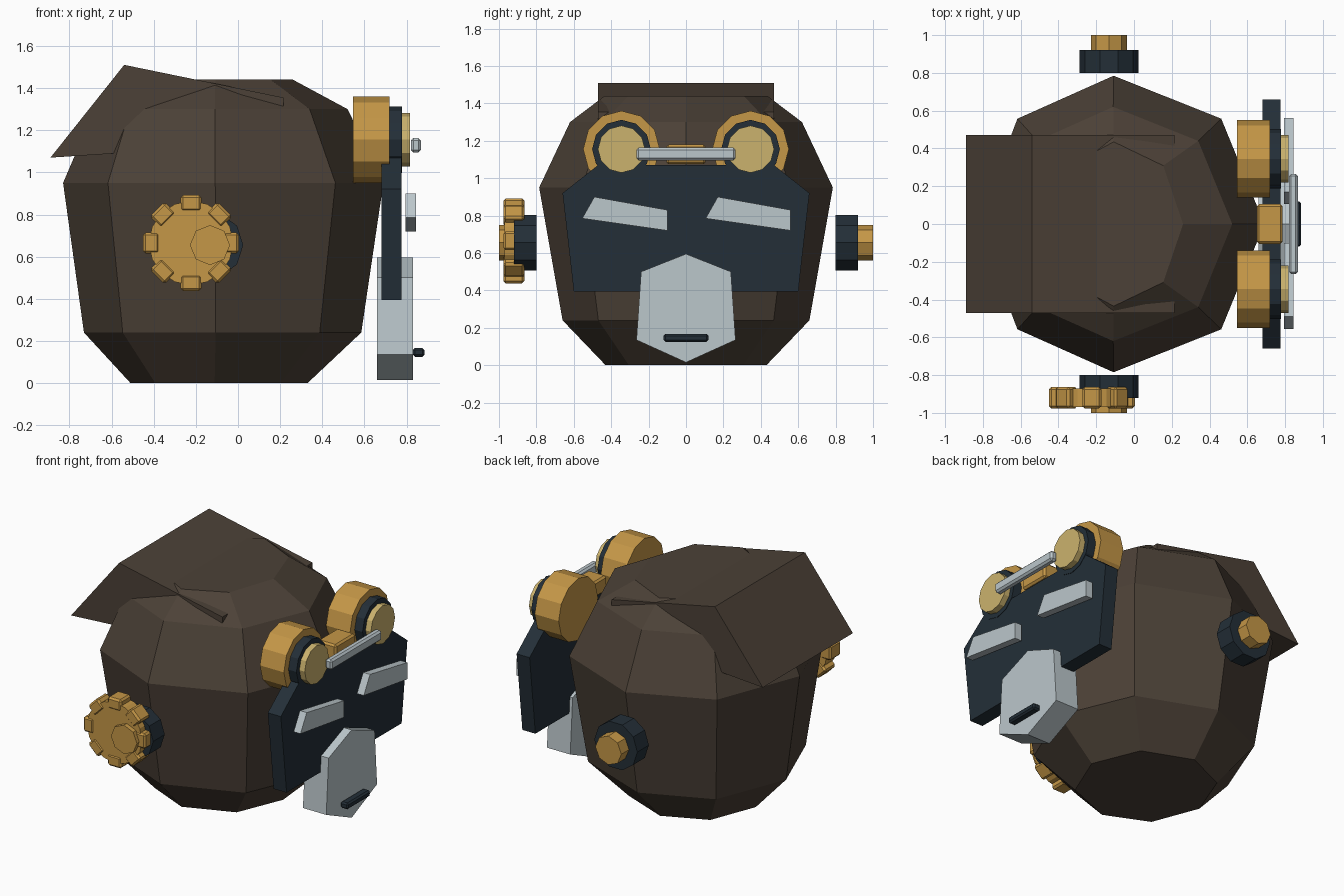
import bpy, bmesh, math
from mathutils import Matrix, Vector

if "Cube" in bpy.data.objects:
    bpy.data.objects.remove(bpy.data.objects["Cube"])


def material(name, rgb):
    m = bpy.data.materials.new(name)
    m.diffuse_color = (*rgb, 1)
    m.use_nodes = True
    m.node_tree.nodes["Principled BSDF"].inputs["Base Color"].default_value = m.diffuse_color
    return m


BROWN = material("dark brown", (0.072, 0.053, 0.038))
GOLD = material("brass gold", (0.56, 0.31, 0.063))
NAVY = material("dark navy", (0.017, 0.028, 0.039))
SILVER = material("pale silver", (0.50, 0.57, 0.60))
LENS = material("pale yellow", (0.60, 0.45, 0.155))


def finish(bm, name, mat, bevel=0):
    bmesh.ops.recalc_face_normals(bm, faces=bm.faces)
    if bevel:
        bmesh.ops.bevel(bm, geom=bm.edges[:], offset=bevel, segments=1,
                        affect='EDGES', profile=0.5)
    me = bpy.data.meshes.new(name)
    bm.to_mesh(me)
    bm.free()
    ob = bpy.data.objects.new(name, me)
    me.materials.append(mat)
    bpy.context.collection.objects.link(ob)
    return ob


def loft(bm, rings):
    """Skin closed rings of points and cap both ends."""
    vs = [[bm.verts.new(p) for p in r] for r in rings]
    n = len(vs[0])
    for a, b in zip(vs, vs[1:]):
        for i in range(n):
            bm.faces.new((a[i], a[(i + 1) % n], b[(i + 1) % n], b[i]))
    bm.faces.new(vs[0])
    bm.faces.new(vs[-1])


def prism(name, pts, axis, lo, hi, mat, bevel=0):
    """Extrude a (y, z) profile along x, or an (x, z) profile along y."""
    place = (lambda d, p: (d, *p)) if axis == 'x' else (lambda d, p: (p[0], d, p[1]))
    bm = bmesh.new()
    loft(bm, [[place(d, p) for p in pts] for d in (lo, hi)])
    return finish(bm, name, mat, bevel)


def ngon(cu, cv, r, n):
    return [(cu + r * math.cos(math.tau * i / n), cv + r * math.sin(math.tau * i / n))
            for i in range(n)]


def rect(u0, u1, v0, v1):
    return [(u0, v0), (u1, v0), (u1, v1), (u0, v1)]


# Faceted eight-sided head
shape = [(1, 0), (.70, .71), (-.05, 1), (-.72, .71),
         (-1, 0), (-.72, -.71), (-.05, -1), (.70, -.71)]
levels = [(0, -.09, .42, .43), (.24, -.073, .658, .66), (.95, -.07, .76, .785),
          (1.30, -.08, .60, .62), (1.44, -.09, .35, .435)]
bm = bmesh.new()
loft(bm, [[(cx + rx * u, ry * v, z) for u, v in shape] for z, cx, rx, ry in levels])
finish(bm, "head", BROWN)

# Wedge crest overhanging the back of the head
prism("crest", [(-.89, 1.07), (-.54, 1.51), (.215, 1.355), (.215, 1.31), (-.58, 1.09)],
      'y', -.47, .47, BROWN)

# Face plate
half = [(.60, .395), (.66, .92), (.47, 1.07)]
prism("face_plate", half + [(-y, z) for y, z in reversed(half)], 'x', .68, .775, NAVY)

# Snout and mouth
prism("snout", [(0, .015), (.265, .135), (.24, .50), (0, .595), (-.24, .50), (-.265, .135)],
      'x', .66, .83, SILVER)
prism("mouth", rect(-.12, .12, .125, .167), 'x', .83, .885, NAVY, .01)

# Slanted slits, both leaning the same way
for side, dy in (("left", 0), ("right", .66)):
    prism(side + "_slit", [(y + dy, z) for y, z in
                           ((-.555, .785), (-.10, .72), (-.10, .83), (-.49, .90))],
          'x', .795, .845, SILVER)

# Goggles: housing, ring and lens on each side
for side, y in (("left", -.345), ("right", .345)):
    for part, r, lo, hi, mat in (("housing", .205, .545, .72, GOLD),
                                 ("ring", .157, .71, .778, NAVY),
                                 ("lens", .126, .77, .817, LENS)):
        prism(f"{side}_goggle_{part}", ngon(y, 1.155, r, 12), 'x', lo, hi, mat)
prism("goggle_bridge", rect(-.105, .105, 1.075, 1.18), 'x', .65, .787, GOLD, .012)
prism("goggle_bar", rect(-.265, .265, 1.095, 1.163), 'x', .82, .868, SILVER, .012)

# Ear hubs and caps
for side, s in (("front", -1), ("back", 1)):
    prism(side + "_ear_hub", ngon(-.132, .655, .157, 10), 'y', .80 * s, .92 * s, NAVY)
    prism(side + "_ear_cap", ngon(-.133, .655, .095, 8), 'y', .90 * s, 1.0 * s, GOLD)

# Gear on the front ear
GX, GZ = -.223, .665
prism("gear_disc", ngon(GX, GZ, .2, 16), 'y', -.97, -.87, GOLD)
for i in range(8):
    bm = bmesh.new()
    loft(bm, [[(x, y, z) for x, z in rect(.15, .227, -.05, .05)] for y in (-.976, -.864)])
    bmesh.ops.recalc_face_normals(bm, faces=bm.faces)
    bmesh.ops.bevel(bm, geom=bm.edges[:], offset=.012, segments=1, affect='EDGES', profile=.5)
    bm.transform(Matrix.Translation((GX, 0, GZ)) @ Matrix.Rotation(i * math.tau / 8, 4, 'Y'))
    finish(bm, f"gear_tooth_{i + 1}", GOLD)
